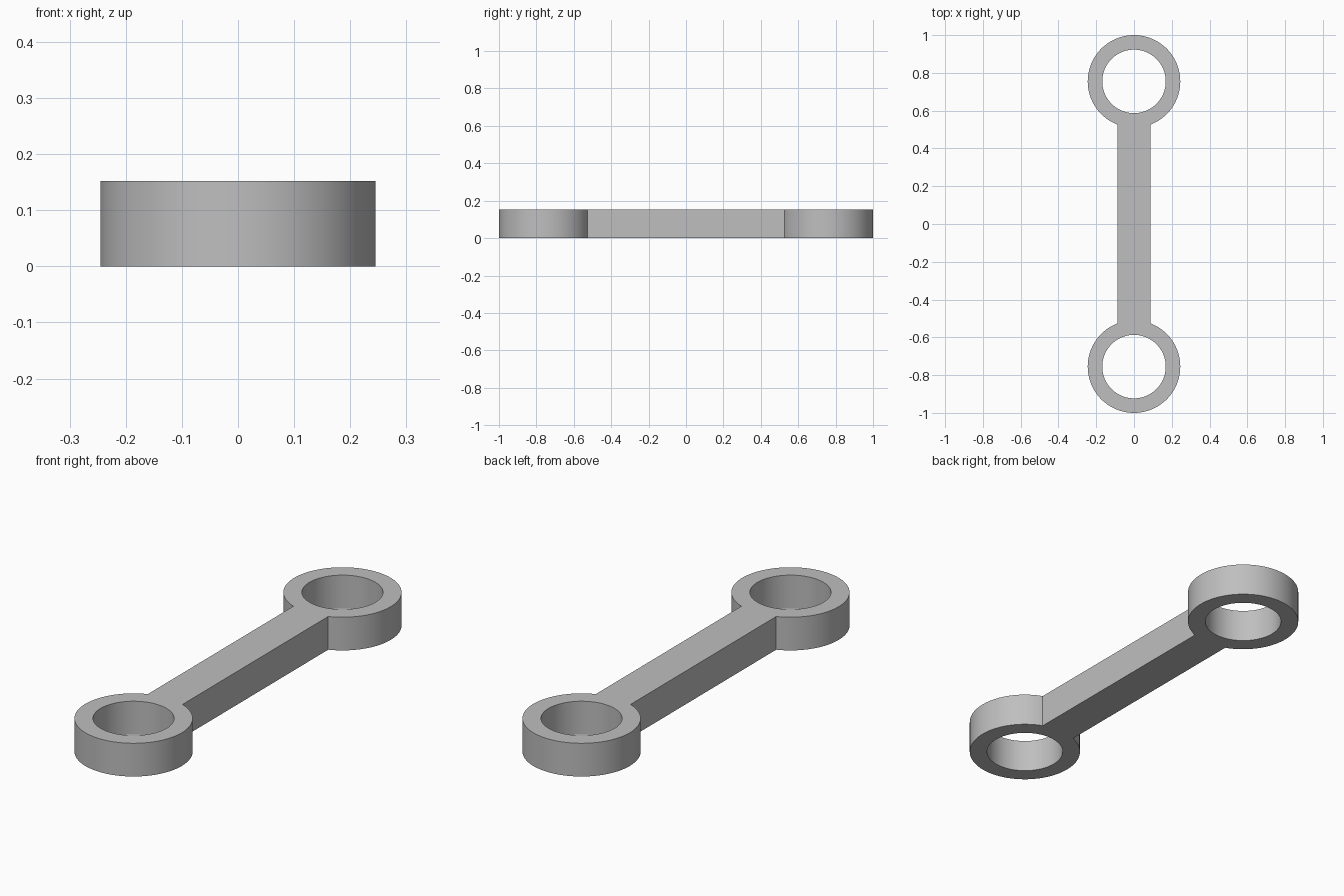
import bpy, bmesh
from math import asin, cos, sin, pi
from mathutils import Vector

cube = bpy.data.objects.get("Cube")
if cube:
    bpy.data.objects.remove(cube)

OUTER, BORE, HALF_BAR, HEIGHT = 0.245, 0.168, 0.088, 0.152
CENTRE = 1 - OUTER
SEGMENTS = 96

grey = bpy.data.materials.new("grey metal")
grey.use_nodes = True
colour = (0.52, 0.52, 0.52, 1)
grey.diffuse_color = colour
grey.node_tree.nodes["Principled BSDF"].inputs["Base Color"].default_value = colour


def arc(y, radius, start, sweep, steps):
    angles = [start + sweep * i / SEGMENTS for i in range(steps)]
    return [Vector((radius * cos(a), y + radius * sin(a), 0)) for a in angles]


def add_loop(bm, points):
    verts = [bm.verts.new(p) for p in points]
    return [bm.edges.new((v, verts[i - 1])) for i, v in enumerate(verts)]


# Outer outline: two eyes open at the neck, joined by the straight bar
neck = asin(HALF_BAR / OUTER)
sweep = 2 * pi - 2 * neck
outline = arc(CENTRE, OUTER, -pi / 2 + neck, sweep, SEGMENTS + 1)
outline += arc(-CENTRE, OUTER, pi / 2 + neck, sweep, SEGMENTS + 1)

bm = bmesh.new()
edges = add_loop(bm, outline)

# Bores through both eyes
for side in (1, -1):
    edges += add_loop(bm, arc(side * CENTRE, BORE, 0, 2 * pi, SEGMENTS))

# Fill the flat profile and raise it to full thickness
bmesh.ops.triangle_fill(bm, edges=edges, use_beauty=True)
raised = bmesh.ops.extrude_face_region(bm, geom=bm.faces[:], use_keep_orig=True)
top = [g for g in raised["geom"] if isinstance(g, bmesh.types.BMVert)]
bmesh.ops.translate(bm, verts=top, vec=(0, 0, HEIGHT))
bmesh.ops.recalc_face_normals(bm, faces=bm.faces[:])

mesh = bpy.data.meshes.new("connecting_link")
bm.to_mesh(mesh)
bm.free()
mesh.materials.append(grey)
link = bpy.data.objects.new("connecting_link", mesh)
bpy.context.collection.objects.link(link)

# Smooth round walls, crisp rims and neck corners
bpy.context.view_layer.objects.active = link
link.select_set(True)
bpy.ops.object.shade_smooth_by_angle(angle=pi / 6)
